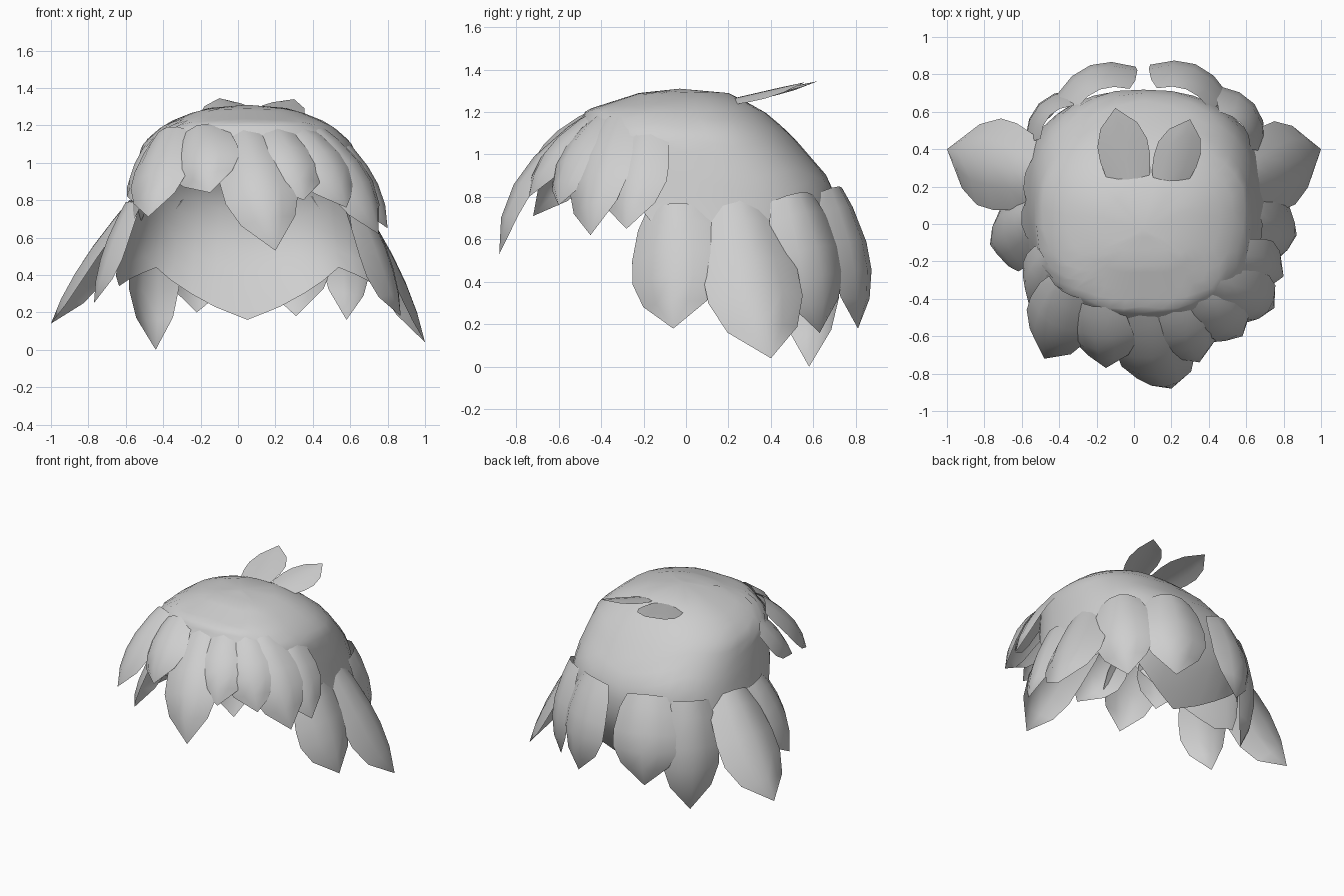
import bpy, bmesh, math
from mathutils import Vector

cube = bpy.data.objects.get("Cube")
if cube:
    bpy.data.objects.remove(cube)

hair = bpy.data.materials.new("hair_grey")
hair.use_nodes = True
hair.diffuse_color = (0.62, 0.62, 0.62, 1)
hair.node_tree.nodes["Principled BSDF"].inputs["Base Color"].default_value = hair.diffuse_color

CENTRE = Vector((0.04, 0.1, 0.7))


def lerp_table(table, key):
    """Linear lookup of a row in a sorted table."""
    for a, b in zip(table, table[1:]):
        if key <= b[0]:
            f = (key - a[0]) / (b[0] - a[0])
            return [p + (q - p) * f for p, q in zip(a, b)]
    return list(table[-1])


def grid_object(name, rows, angle):
    """Skin a grid of points, facing away from the head."""
    bm = bmesh.new()
    grid = [[bm.verts.new(p) for p in row] for row in rows]
    for r, s in zip(grid, grid[1:]):
        for i in range(len(r) - 1):
            bm.faces.new((r[i], r[i + 1], s[i + 1], s[i]))
    bmesh.ops.remove_doubles(bm, verts=bm.verts, dist=0.0005)
    bm.normal_update()
    facing = sum(f.normal.dot(f.calc_center_median() - CENTRE) for f in bm.faces)
    if facing < 0:
        bmesh.ops.reverse_faces(bm, faces=bm.faces)
    mesh = bpy.data.meshes.new(name)
    bm.to_mesh(mesh)
    bm.free()
    mesh.materials.append(hair)
    ob = bpy.data.objects.new(name, mesh)
    bpy.context.collection.objects.link(ob)
    bpy.ops.object.select_all(action="DESELECT")
    ob.select_set(True)
    bpy.context.view_layer.objects.active = ob
    bpy.ops.object.shade_smooth_by_angle(angle=math.radians(angle))


# Scalp cap, tucked in at the nape: depth below crown, half width, front y, back y
PROFILE = [(0, 0, -0.03, -0.03), (0.02, 0.24, -0.22, 0.2), (0.1, 0.44, -0.47, 0.36),
           (0.21, 0.565, -0.53, 0.49), (0.43, 0.61, -0.53, 0.68), (0.56, 0.63, -0.53, 0.72),
           (0.75, 0.67, -0.53, 0.71), (0.95, 0.72, -0.53, 0.61), (1.16, 0.74, -0.53, 0.46)]
# Lower rim height by angle from the back, in degrees
RIM = [(0, 0.16), (40, 0.44), (70, 0.34), (90, 0.45), (118, 0.78), (140, 1.05), (180, 1.1)]


def cap_point(deg, depth):
    _, half, front, back = lerp_table(PROFILE, depth)
    a = math.radians(deg)
    s, c = math.sin(a), math.cos(a)
    x = math.copysign(abs(s) ** 0.82, s) * half
    y = math.copysign(abs(c) ** 0.82, c) * (back - front) / 2
    return (0.05 + x, (front + back) / 2 + y, 1.31 - depth)


cap_rows = []
for step in range(15):
    row = []
    for deg in range(-180, 181, 10):
        t = (step / 14) ** 1.5
        depth = (1.31 - lerp_table(RIM, abs(deg))[1]) * t
        row.append(cap_point(deg, depth))
    cap_rows.append(row)
grid_object("scalp_cap", cap_rows, 60)

# Petal outline: position along the lock, share of the full width
PETAL = [(0, 0.66), (0.12, 0.86), (0.35, 1), (0.55, 1), (0.77, 0.74), (1, 0)]


def lock(name, root, tip, width, bulge=0.06, arch=0.22):
    """Arched pointed lock from root to tip, bowed away from the head."""
    root, tip = Vector(root), Vector(tip)
    middle = (root + tip) / 2
    out = (middle - CENTRE).normalized()
    control = middle + out * bulge * 2
    rows = []
    for t, share in PETAL:
        p = root * (1 - t) ** 2 + control * 2 * t * (1 - t) + tip * t * t
        tangent = (control - root) * (1 - t) + (tip - control) * t
        side = tangent.cross(out).normalized()
        inward = tangent.cross(side).normalized()
        if inward.dot(out) > 0:
            inward = -inward
        half = width * share / 2
        rows.append([p + side * half * u + inward * half * arch * 2 * u * u
                     for u in (-1, -0.5, 0, 0.5, 1)])
    grid_object(name, rows, 45)


# Back and side locks
lock("back_left_lock", (0.28, 0.72, 0.85), (0.31, 0.81, 0.18), 0.45, 0.095, 0.2)
lock("back_right_lock", (-0.18, 0.72, 0.83), (-0.22, 0.8, 0.2), 0.45, 0.095, 0.2)
lock("back_left_corner_lock", (0.58, 0.53, 0.82), (0.58, 0.63, 0.16), 0.4, 0.09)
lock("back_right_corner_lock", (-0.45, 0.58, 0.8), (-0.44, 0.58, 0), 0.38, 0.1)
lock("left_flared_lock", (0.66, 0.25, 0.79), (1, 0.4, 0.04), 0.46, 0.055)
lock("right_flared_lock", (-0.58, 0.27, 0.8), (-1, 0.4, 0.14), 0.48, 0.055)
lock("left_side_lock", (0.68, -0.07, 0.77), (0.87, -0.06, 0.18), 0.42, 0.045)
lock("right_side_lock", (-0.6, 0.0, 0.79), (-0.77, -0.11, 0.25), 0.4, 0.045)

# Fringe locks
lock("fringe_centre_lock", (0.02, -0.45, 1.2), (0.2, -0.88, 0.53), 0.4, 0.13)
lock("fringe_right_inner_lock", (-0.22, -0.44, 1.2), (-0.15, -0.77, 0.84), 0.38, 0.06)
lock("fringe_right_outer_lock", (-0.38, -0.36, 1.19), (-0.48, -0.72, 0.71), 0.36, 0.06)
lock("fringe_right_temple_lock", (-0.46, -0.2, 1.13), (-0.56, -0.44, 0.79), 0.32, 0.03)
lock("fringe_left_inner_lock", (0.2, -0.44, 1.2), (0.35, -0.74, 0.8), 0.38, 0.07)
lock("fringe_left_middle_lock", (0.34, -0.41, 1.19), (0.58, -0.6, 0.76), 0.38, 0.07)
lock("fringe_left_outer_lock", (0.43, -0.36, 1.18), (0.75, -0.45, 0.62), 0.36, 0.08)
lock("fringe_left_temple_lock", (0.54, -0.22, 1.14), (0.8, -0.28, 0.65), 0.34, 0.05)

# Loose tufts on the crown
lock("crown_right_tuft", (-0.02, 0.2, 1.26), (-0.1, 0.62, 1.345), 0.27, 0, 0.08)
lock("crown_left_tuft", (0.18, 0.21, 1.26), (0.3, 0.56, 1.34), 0.24, 0, 0.08)
